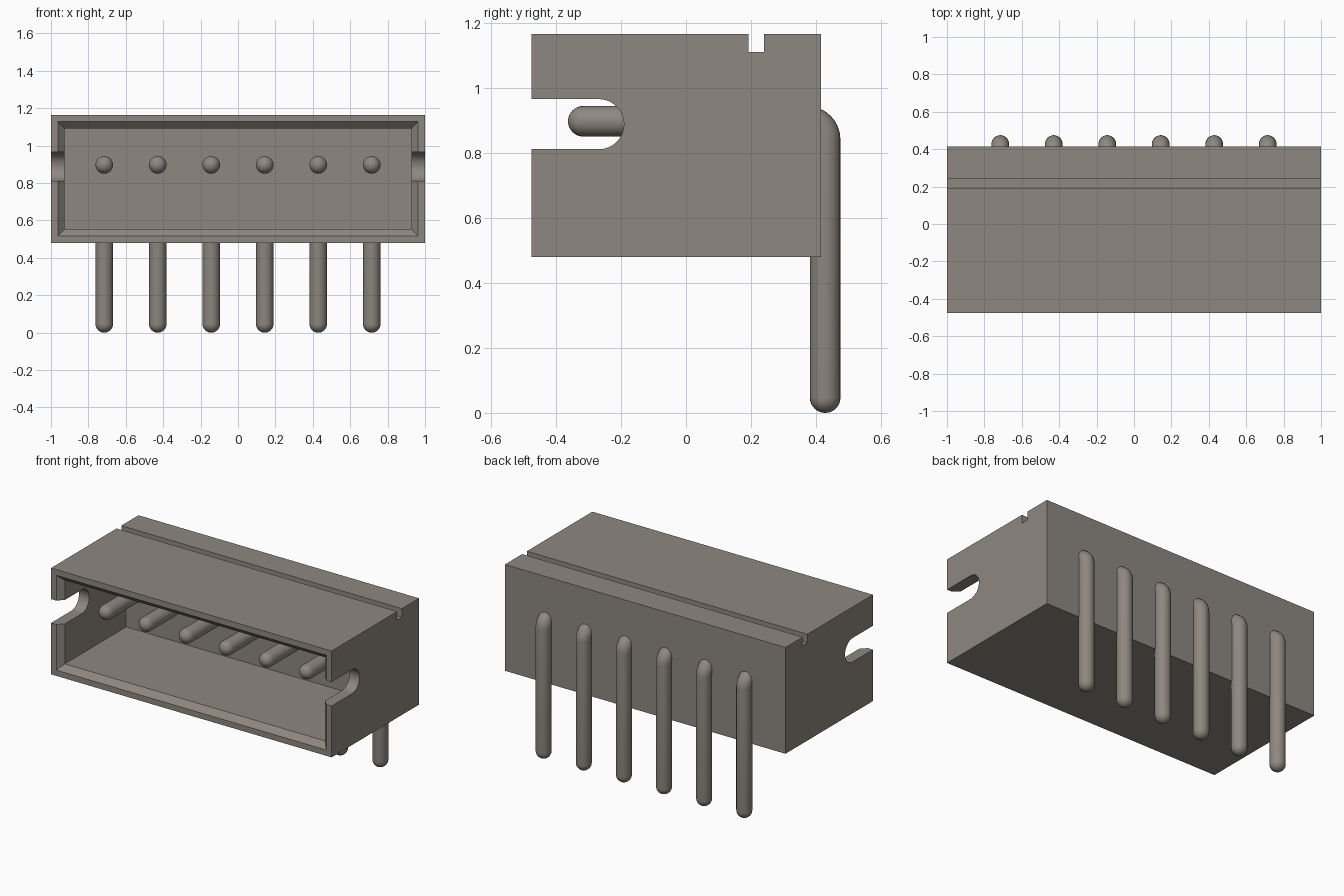
import bpy, bmesh, math
from mathutils import Vector

cube = bpy.data.objects.get("Cube")
if cube:
    bpy.data.objects.remove(cube, do_unlink=True)

grey = bpy.data.materials.new("warm grey")
grey.use_nodes = True
colour = (0.27, 0.245, 0.215, 1)
grey.diffuse_color = colour
grey.node_tree.nodes["Principled BSDF"].inputs["Base Color"].default_value = colour


def loft(name, rings, angle=30):
    """Skin closed rings of equal length, cap both ends."""
    bm = bmesh.new()
    loops = [[bm.verts.new(p) for p in ring] for ring in rings]
    for a, b in zip(loops, loops[1:]):
        for i in range(len(a)):
            j = (i + 1) % len(a)
            bm.faces.new((a[i], a[j], b[j], b[i]))
    bm.faces.new(loops[0])
    bm.faces.new(loops[-1])
    bmesh.ops.recalc_face_normals(bm, faces=bm.faces)
    mesh = bpy.data.meshes.new(name)
    bm.to_mesh(mesh)
    bm.free()
    mesh.materials.append(grey)
    obj = bpy.data.objects.new(name, mesh)
    bpy.context.collection.objects.link(obj)
    smooth(obj, angle)
    return obj


def smooth(obj, angle):
    bpy.ops.object.select_all(action='DESELECT')
    obj.select_set(True)
    bpy.context.view_layer.objects.active = obj
    bpy.ops.object.shade_smooth_by_angle(angle=math.radians(angle))


# Housing: side profile with top groove and rounded front slot, extruded across
front, back, low, high = -0.475, 0.415, 0.48, 1.165
slot_y, slot_z, slot_r = -0.268, 0.888, 0.077
arc = [math.radians(90 - 180 * i / 24) for i in range(25)]
profile = [(front, low), (back, low), (back, high), (0.24, high), (0.24, 1.11),
           (0.192, 1.11), (0.192, high), (front, high), (front, slot_z + slot_r)]
profile += [(slot_y + slot_r * math.cos(a), slot_z + slot_r * math.sin(a)) for a in arc]
profile.append((front, slot_z - slot_r))
housing = loft("housing", [[(x, y, z) for y, z in profile] for x in (-1, 1)])


# Cavity with a bevelled mouth
def rectangle(y, inset):
    x, bottom, top = 1 - inset, low + inset, high - inset
    return [(-x, y, bottom), (x, y, bottom), (x, y, top), (-x, y, top)]


cutter = loft("cavity_cutter", [rectangle(front - 0.1, 0.037), rectangle(front, 0.037),
                                rectangle(front + 0.036, 0.073), rectangle(0.185, 0.073)])
cutter.hide_render = True
cut = housing.modifiers.new("cavity", 'BOOLEAN')
cut.operation = 'DIFFERENCE'
cut.solver = 'EXACT'
cut.object = cutter
bpy.context.view_layer.objects.active = housing
bpy.ops.object.modifier_apply(modifier=cut.name)
bpy.data.objects.remove(cutter, do_unlink=True)
smooth(housing, 30)

# Pins: round rod with domed tips and a right-angle bend
radius, bend, pin_y, pin_z, tip_y = 0.047, 0.056, 0.428, 0.897, -0.363
quarter = [math.radians(90 * i / 8) for i in range(9)]
dome = [(radius * (1 - math.cos(t)), max(radius * math.sin(t), 0.001)) for t in quarter]
# Each station: y, z, direction angle, ring radius
stations = [(tip_y + d, pin_z, 0, r) for d, r in dome]
stations += [(pin_y - bend + bend * math.sin(t), pin_z - bend + bend * math.cos(t), t, radius)
             for t in quarter]
stations += [(pin_y, d, math.pi / 2, r) for d, r in reversed(dome)]


def pin_ring(x, y, z, angle, r):
    side, up = Vector((1, 0, 0)), Vector((0, math.sin(angle), math.cos(angle)))
    turn = [math.tau * i / 24 for i in range(24)]
    return [Vector((x, y, z)) + r * (side * math.cos(a) + up * math.sin(a)) for a in turn]


for n in range(6):
    x = (n - 2.5) * 0.286
    loft(f"pin_{n + 1}", [pin_ring(x, *s) for s in stations], 50)
